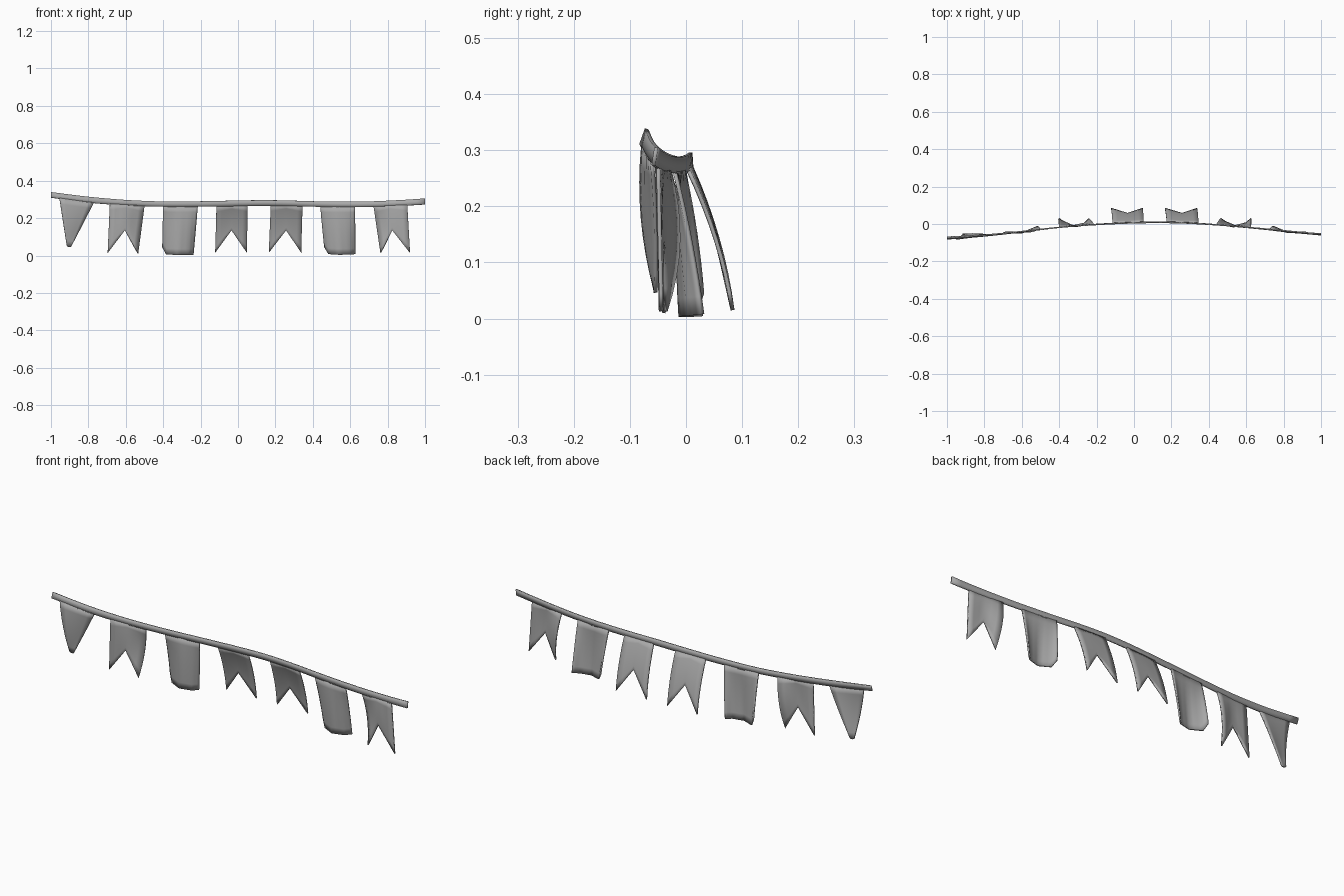
import bpy
import bmesh

cube = bpy.data.objects.get("Cube")
if cube:
    bpy.data.objects.remove(cube, do_unlink=True)

cloth = bpy.data.materials.new("grey cloth")
cloth.use_nodes = True
GREY = (0.40, 0.40, 0.40, 1)
cloth.diffuse_color = GREY
cloth.node_tree.nodes["Principled BSDF"].inputs["Base Color"].default_value = GREY

# Ribbon stations: x, top y, top z, bottom y, bottom z
RIBBON = [(-1.0, -.070, .338, -.080, .310), (-.8, -.059, .314, -.064, .283),
          (-.6, -.040, .297, -.042, .268), (-.4, -.018, .289, -.018, .261),
          (-.2, -.003, .290, -.002, .261), (0, .006, .294, .008, .264),
          (.15, .008, .296, .010, .266), (.3, .004, .293, .006, .264),
          (.5, -.009, .288, -.009, .259), (.7, -.026, .289, -.028, .260),
          (.9, -.045, .298, -.049, .267), (1.0, -.053, .305, -.058, .273)]


def sample(rows, t):
    """Smoothly interpolate rows keyed by their first value."""
    i = max(k for k in range(len(rows) - 1) if k == 0 or rows[k][0] <= t)
    a, b = rows[i], rows[i + 1]
    p, n = rows[max(i - 1, 0)], rows[min(i + 2, len(rows) - 1)]
    h = b[0] - a[0]
    f = (t - a[0]) / h
    out = []
    for c in range(1, len(a)):
        ma = (b[c] - p[c]) / (b[0] - p[0]) * h
        mb = (n[c] - a[c]) / (n[0] - a[0]) * h
        out.append(a[c] * (2*f**3 - 3*f*f + 1) + ma * (f**3 - 2*f*f + f)
                   + b[c] * (3*f*f - 2*f**3) + mb * (f**3 - f*f))
    return out


def make_sheet(name, grid, thickness=0.007):
    """Skin a grid of points (columns of rows) and give it cloth thickness."""
    bm = bmesh.new()
    cols = [[bm.verts.new(p) for p in col] for col in grid]
    for a, b in zip(cols, cols[1:]):
        for j in range(len(a) - 1):
            bm.faces.new((a[j], a[j + 1], b[j + 1], b[j]))
    bmesh.ops.remove_doubles(bm, verts=bm.verts, dist=1e-5)
    mesh = bpy.data.meshes.new(name)
    bm.to_mesh(mesh)
    bm.free()
    mesh.materials.append(cloth)
    obj = bpy.data.objects.new(name, mesh)
    bpy.context.collection.objects.link(obj)
    solid = obj.modifiers.new("cloth thickness", 'SOLIDIFY')
    solid.thickness = thickness
    solid.offset = 0
    bpy.ops.object.select_all(action='DESELECT')
    obj.select_set(True)
    bpy.context.view_layer.objects.active = obj
    bpy.ops.object.shade_smooth_by_angle(angle=0.7)


# Hanging ribbon
ribbon = []
for i in range(41):
    x = -1 + i / 20
    ty, tz, by, bz = sample(RIBBON, x)
    ribbon.append([(x, ty, tz), (x, (ty + by) / 2, (tz + bz) / 2), (x, by, bz)])
make_sheet("ribbon", ribbon)


def make_flag(name, top, hem, rows=8, split=3):
    """top: (left x, right x); hem: u, x, y, z, backward bulge of the column."""
    grid = []
    for a, b in zip(hem, hem[1:]):
        for k in range(split + (b is hem[-1])):
            f = k / split
            u, hx, hy, hz, bulge = [p + (q - p) * f for p, q in zip(a, b)]
            tx = top[0] + (top[1] - top[0]) * u
            _, _, ty, tz = sample(RIBBON, tx)
            tz += 0.004
            col = []
            for j in range(rows + 1):
                v = j / rows
                col.append((tx + (hx - tx) * v,
                            ty + (hy - ty) * v + bulge * 4 * v * (1 - v),
                            tz + (hz - tz) * v))
            grid.append(col)
    make_sheet(name, grid)


# Pennant at the right end
make_flag("pennant_flag", (-.955, -.77),
          [(0, -.915, -.054, .050, -.012), (.5, -.905, -.054, .046, -.006),
           (1, -.893, -.054, .047, .004)])

# Swallowtail flags
make_flag("swallowtail_flag_right", (-.685, -.50),
          [(0, -.697, -.045, .013, 0), (.5, -.605, -.044, .135, -.004),
           (1, -.535, -.040, .010, .020)])
make_flag("swallowtail_flag_mid_right", (-.115, .052),
          [(0, -.122, .083, .015, .010), (.5, -.035, .056, .135, .004),
           (1, .047, .083, .015, .010)])
make_flag("swallowtail_flag_mid_left", (.175, .345),
          [(0, .165, .083, .015, .010), (.5, .257, .056, .135, .004),
           (1, .338, .083, .015, .010)])
make_flag("swallowtail_flag_left", (.725, .905),
          [(0, .763, -.036, .013, .020), (.5, .825, -.042, .135, -.004),
           (1, .920, -.044, .013, 0)])

# Square flags with curled lower corners
make_flag("square_flag_right", (-.40, -.215),
          [(0, -.403, .030, .045, .004), (.15, -.383, .016, .006, 0),
           (.5, -.325, -.010, .003, -.004), (.8, -.265, .004, .003, -.002),
           (1, -.240, .028, .004, .004)])
make_flag("square_flag_left", (.440, .625),
          [(0, .463, .030, .045, .004), (.14, .485, .014, .008, 0),
           (.45, .540, -.010, .004, -.004), (.8, .600, .006, .005, -.002),
           (1, .627, .030, .008, .004)])
